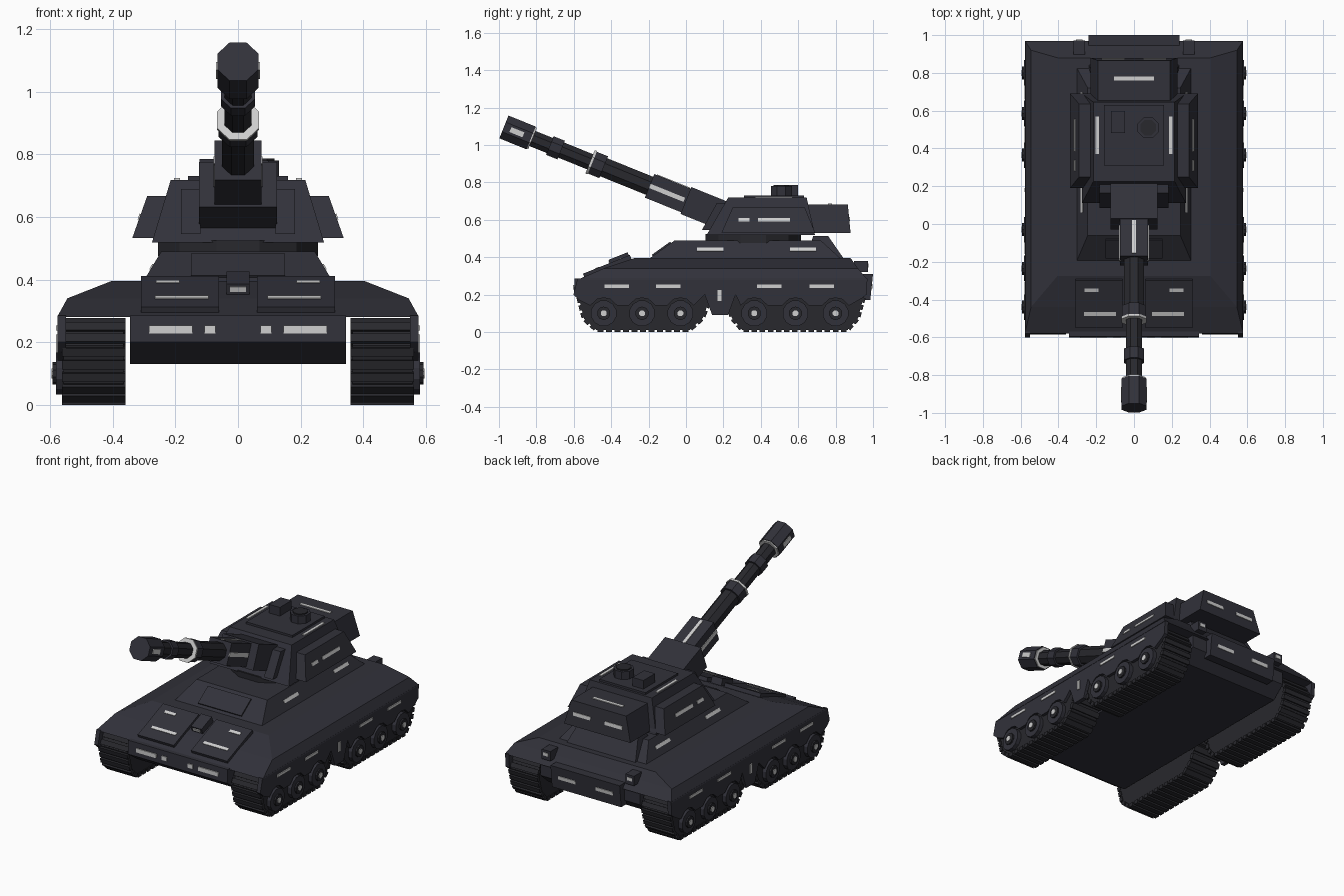
import bpy, bmesh, math
from mathutils import Matrix, Vector

if "Cube" in bpy.data.objects:
    bpy.data.objects.remove(bpy.data.objects["Cube"])

def material(name, col):
    m = bpy.data.materials.new(name)
    m.diffuse_color = (*col, 1)
    m.use_nodes = True
    m.node_tree.nodes["Principled BSDF"].inputs["Base Color"].default_value = m.diffuse_color
    return m

BODY = material("charcoal armour", (0.031, 0.031, 0.042))
DARK = material("dark running gear", (0.021, 0.021, 0.026))
LIGHT = material("pale light strip", (0.62, 0.62, 0.62))
R = math.radians

def finish(name, bm, mat):
    bmesh.ops.recalc_face_normals(bm, faces=bm.faces)
    me = bpy.data.meshes.new(name)
    bm.to_mesh(me)
    bm.free()
    me.materials.append(mat)
    ob = bpy.data.objects.new(name, me)
    bpy.context.collection.objects.link(ob)
    return ob

def add_box(bm, c, s, rx=0, ry=0):
    m = (Matrix.Translation(c) @ Matrix.Rotation(R(rx), 4, 'X')
         @ Matrix.Rotation(R(ry), 4, 'Y') @ Matrix.Diagonal((*s, 1)))
    bmesh.ops.create_cube(bm, size=1, matrix=m)

def box(name, c, s, mat=BODY, rx=0, ry=0):
    bm = bmesh.new()
    add_box(bm, c, s, rx, ry)
    return finish(name, bm, mat)

def loft(name, rings, mat=BODY):
    """Stack of rectangles (x0, x1, y0, y1, z)."""
    bm = bmesh.new()
    rows = [[bm.verts.new(p) for p in ((a, c, z), (b, c, z), (b, d, z), (a, d, z))]
            for a, b, c, d, z in rings]
    for lo, hi in zip(rows, rows[1:]):
        for i in range(4):
            j = (i + 1) % 4
            bm.faces.new((lo[i], lo[j], hi[j], hi[i]))
    bm.faces.new(rows[0])
    bm.faces.new(rows[-1])
    return finish(name, bm, mat)

def prism(name, pts, x0, x1, mat=BODY):
    """Side profile (y, z) extruded across x."""
    bm = bmesh.new()
    f = bm.faces.new([bm.verts.new((x0, y, z)) for y, z in pts])
    g = bmesh.ops.extrude_face_region(bm, geom=[f])
    bmesh.ops.translate(bm, vec=(x1 - x0, 0, 0),
                        verts=[v for v in g["geom"] if isinstance(v, bmesh.types.BMVert)])
    return finish(name, bm, mat)

def cyl(name, c, r, depth, rot, n, mat=BODY, r2=None):
    bm = bmesh.new()
    m = Matrix.Translation(c) @ rot @ Matrix.Rotation(math.pi / n, 4, 'Z')
    bmesh.ops.create_cone(bm, cap_ends=True, segments=n, radius1=r,
                          radius2=r if r2 is None else r2, depth=depth, matrix=m)
    return finish(name, bm, mat)

UP = Matrix.Identity(4)
SIDE = Matrix.Rotation(R(90), 4, 'Y')

# Hull tub and sloped deck
prism("hull_tub", [(-.5, .13), (-.6, .2), (-.595, .285), (.95, .285), (.95, .2), (.87, .13)], -.345, .345)
loft("deck", [(-.578, .578, -.58, .97, .28), (-.545, .545, -.44, .92, .34), (-.405, .405, -.275, .88, .395)])
loft("superstructure", [(-.305, .305, -.2, .83, .39), (-.245, .245, -.06, .72, .49)])
loft("engine_hump", [(-.24, .24, .64, .845, .39), (-.2, .2, .68, .76, .513)])
box("front_slope_plate", (0, -.13, .443), (.3, .12, .012), rx=35.5)
box("driver_block", (0, -.355, .385), (.074, .11, .045), rx=21.8)
box("driver_light", (0, -.408, .37), (.05, .008, .018), LIGHT, rx=21.8)

# Rear plate
prism("rear_plate", [(.93, .17), (.985, .17), (1.0, .31), (.93, .31)], -.24, .24)

# Front, rear and deck details on both sides
for s in (-1, 1):
    box("glacis_panel", (s * .185, -.42, .348), (.25, .27, .03), rx=21.8)
    for x, y, w in ((.225, -.35, .075), (.18, -.475, .17)):
        box("glacis_light", (s * x, y, .363 + .4 * (y + .42)), (w, .02, .008), LIGHT, rx=21.8)
    box("bow_light", (s * .215, -.599, .24), (.14, .008, .025), LIGHT)
    box("bow_marker", (s * .09, -.599, .24), (.035, .008, .025), LIGHT)
    box("rear_lamp", (s * .29, .935, .35), (.06, .075, .06))
    box("rear_lamp_glow", (s * .29, .973, .355), (.035, .006, .02), LIGHT)
    box("rear_light", (s * .13, .993, .245), (.12, .008, .022), LIGHT, rx=-6)
    for y in (.13, .625):
        box("hull_side_light", (s * .275, y, .44), (.008, .14, .02), LIGHT, ry=-30 * s)

# Running gear
WHEELS = ((-.44, -.235, -.03), (.365, .585, .80))
FRONT = [(-.48, .012), (.02, .012), (.09, .075), (.125, .17), (.08, .265), (-.53, .265), (-.575, .19), (-.545, .07)]
REAR = [(.30, .012), (.865, .012), (.92, .075), (.95, .19), (.91, .265), (.28, .265), (.225, .17), (.245, .075)]

def track_pads(s, path):
    """Cleats spaced evenly around the closed track path."""
    bm = bmesh.new()
    for i, p in enumerate(path):
        a, b = Vector(p), Vector(path[(i + 1) % len(path)])
        d = b - a
        n = max(1, round(d.length / .045))
        for k in range(n):
            q = a + d * (k + .5) / n
            add_box(bm, (s * .461, q.x, q.y), (.202, d.length / n * .68, .024),
                    rx=math.degrees(math.atan2(d.y, d.x)))
    finish("track_pads", bm, DARK)

def skirt_outline():
    """Lower skirt edge scalloped over the wheels, with a centre tab."""
    pts = [(-.58, .285), (-.602, .2), (-.57, .17)]
    for group in WHEELS:
        for y in group:
            pts += [(y + .083 * math.cos(R(a)), .1 + .083 * math.sin(R(a))) for a in (150, 115, 90, 65, 30)]
        if group is WHEELS[0]:
            pts += [(.1, .2), (.14, .09), (.225, .09), (.265, .2)]
    return pts + [(.94, .18), (.965, .2), (.97, .285)]

for s in (-1, 1):
    for path, group in ((FRONT, WHEELS[0]), (REAR, WHEELS[1])):
        prism("track_band", path, s * .365, s * .557, DARK)
        track_pads(s, path)
        for y in group:
            cyl("wheel", (s * .56, y, .1), .07, .044, SIDE, 12, BODY)
            cyl("wheel_hub", (s * .582, y, .1), .036, .02, SIDE, 10, DARK)
            cyl("hub_light", (s * .592, y, .1), .017, .008, SIDE, 8, LIGHT)
    prism("side_skirt", skirt_outline(), s * .55, s * .576)
    for y in (-.37, -.095, .445, .725):
        box("skirt_light", (s * .577, y, .245), (.008, .13, .017), LIGHT)
    box("skirt_tab_light", (s * .577, .18, .195), (.008, .022, .06), LIGHT)

# Turret
cyl("turret_ring", (0, .36, .5), .265, .05, UP, 12, DARK)
loft("turret_body", [(-.275, .275, .11, .69, .518), (-.215, .215, .225, .645, .718)])
loft("turret_bustle", [(-.23, .23, .62, .88, .53), (-.19, .19, .62, .865, .682)])
box("roof_plate", (0, .47, .72), (.32, .32, .022))
box("sight_box", (-.085, .54, .755), (.075, .115, .06))
cyl("cupola", (.075, .51, .75), .06, .06, UP, 8)
cyl("cupola_hatch", (.075, .51, .782), .045, .01, UP, 8, DARK)
box("bustle_top_light", (0, .77, .682), (.21, .022, .008), LIGHT)
for s in (-1, 1):
    # Side armour pods
    a, b, c = s * .2, s * .338, s * .29
    loft("side_pod", [(min(a, b), max(a, b), .19, .69, .532), (min(a, c), max(a, c), .25, .635, .667)])
    for y, l in ((.31, .06), (.47, .17)):
        box("pod_light", (s * .314, y, .6), (.008, l, .02), LIGHT, ry=-19 * s)
    box("roof_edge_light", (s * .195, .47, .72), (.018, .2, .008), LIGHT)
    box("bustle_rear_light", (s * .11, .873, .605), (.12, .008, .022), LIGHT, rx=5)
    # Cheek beside the gun mount
    a, b = s * .12, s * .182
    loft("turret_cheek", [(min(a, b), max(a, b), .085, .3, .545), (min(a, b), max(a, b), .165, .3, .69)])

# Gun, raised 22 degrees
TILT = 22
BORE = Matrix.Rotation(R(90 - TILT), 4, 'X')

def along(t, up=0, x=0):
    c, k = math.cos(R(TILT)), math.sin(R(TILT))
    return (x, -t * c + up * k, .703 + t * k + up * c)

box("gun_mantlet", along(-.11), (.25, .22, .155), rx=-TILT)
box("gun_sleeve", along(.09), (.15, .24, .136), rx=-TILT)
box("sleeve_top_light", along(.1, .068), (.02, .19, .008), LIGHT, rx=-TILT)
for s in (-1, 1):
    box("sleeve_side_light", along(.11, 0, s * .075), (.008, .2, .024), LIGHT, rx=-TILT)
    box("muzzle_light", along(.975, 0, s * .066), (.008, .075, .028), LIGHT, rx=-TILT)
for name, t0, t1, r, mat in (
        ("barrel_rear", .2, .55, .056, DARK), ("barrel_collar", .475, .54, .068, BODY),
        ("barrel_light_ring", .54, .553, .073, LIGHT), ("barrel_front", .55, .92, .047, DARK),
        ("barrel_band", .72, .785, .058, BODY), ("muzzle_light_ring", .885, .895, .066, LIGHT),
        ("muzzle_brake", .893, 1.05, .071, BODY)):
    cyl(name, along((t0 + t1) / 2), r, t1 - t0, BORE, 8, mat)
